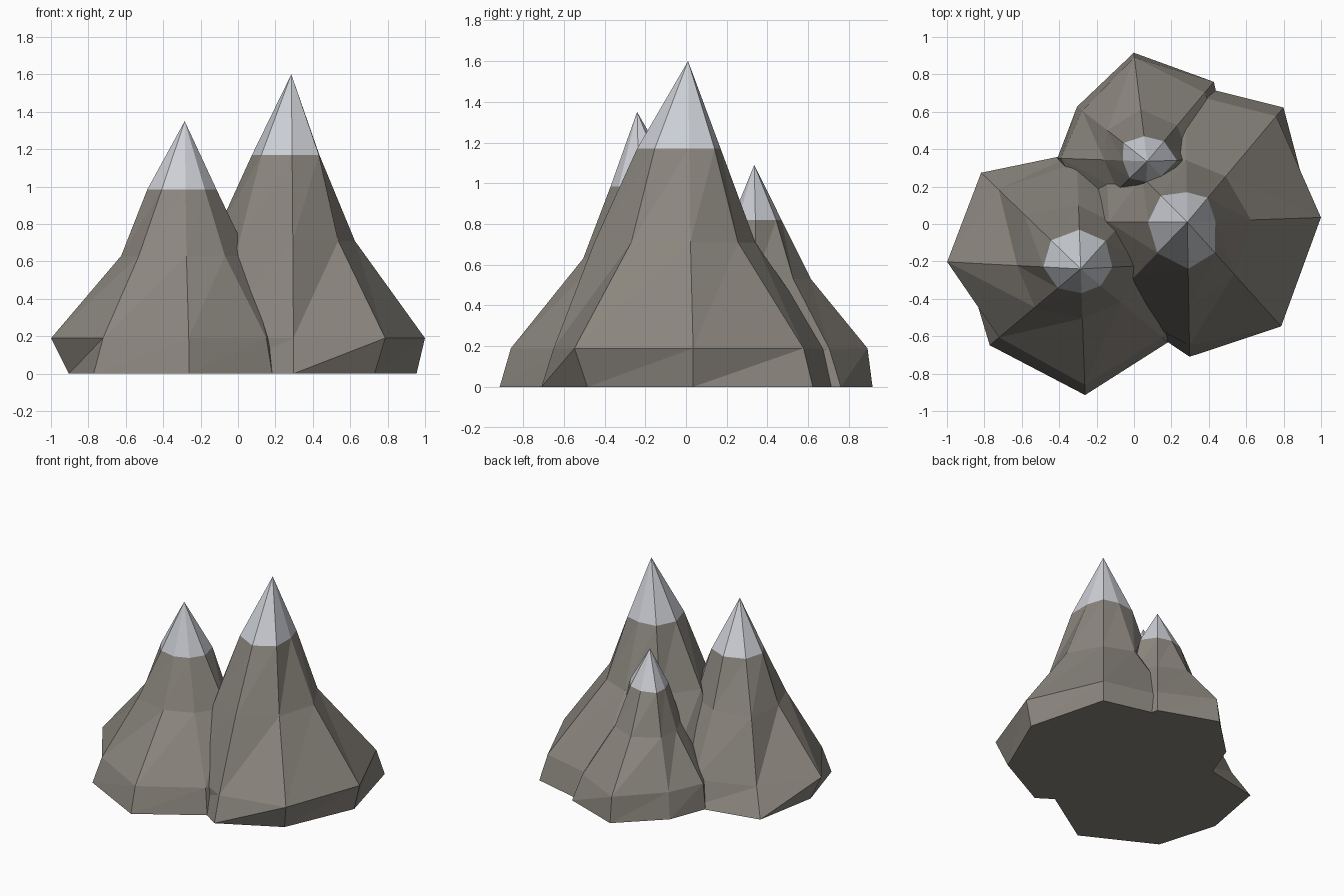
import bpy, bmesh
from math import sin, cos, radians


def material(name, colour):
    m = bpy.data.materials.new(name)
    m.diffuse_color = (*colour, 1)
    return m


ROCK = material("rock", (0.26, 0.24, 0.21))
SNOW = material("snow", (0.62, 0.64, 0.68))


def peak(name, apex, angles, rings):
    """Faceted eight-sided peak; rings are (height, radii) from the foot up."""
    bm = bmesh.new()
    cx, cy, _ = apex
    loops = [[bm.verts.new((cx + r * cos(radians(a)), cy + r * sin(radians(a)), z))
              for a, r in zip(angles, radii)] for z, radii in rings]
    n = len(angles)
    bm.faces.new(loops[0][::-1])
    # Rock flanks
    for lo, hi in zip(loops, loops[1:]):
        for i in range(n):
            j = (i + 1) % n
            bm.faces.new((lo[i], lo[j], hi[j]))
            bm.faces.new((lo[i], hi[j], hi[i]))
    # Snow cap
    tip = bm.verts.new(apex)
    for i in range(n):
        f = bm.faces.new((loops[-1][i], loops[-1][(i + 1) % n], tip))
        f.material_index = 1
    bmesh.ops.recalc_face_normals(bm, faces=bm.faces)
    mesh = bpy.data.meshes.new(name)
    bm.to_mesh(mesh)
    bm.free()
    mesh.materials.append(ROCK)
    mesh.materials.append(SNOW)
    bpy.context.collection.objects.link(bpy.data.objects.new(name, mesh))


# Radii run counter-clockwise starting from +x
peak("tall_peak", (0.285, 0.01, 1.6), (2, 50, 91, 135, 180, 226, 271, 312), [
    (0.00, (0.67, 0.80, 0.745, 0.62, 0.62, 0.60, 0.72, 0.665)),
    (0.19, (0.715, 0.74, 0.69, 0.62, 0.62, 0.60, 0.66, 0.75)),
    (0.71, (0.34, 0.32, 0.33, 0.34, 0.42, 0.40, 0.46, 0.375)),
    (1.17, (0.15, 0.17, 0.16, 0.20, 0.21, 0.23, 0.25, 0.22))])

peak("left_peak", (-0.285, -0.24, 1.35), (3, 48, 92, 136, 177, 220, 272, 320), [
    (0.00, (0.60, 0.60, 0.62, 0.74, 0.62, 0.635, 0.675, 0.61)),
    (0.19, (0.55, 0.55, 0.57, 0.61, 0.715, 0.57, 0.62, 0.57)),
    (0.63, (0.34, 0.31, 0.34, 0.42, 0.34, 0.32, 0.265, 0.28)),
    (0.985, (0.17, 0.20, 0.21, 0.22, 0.20, 0.16, 0.13, 0.14))])

peak("back_peak", (0.07, 0.335, 1.09), (2, 50, 97, 142, 178, 224, 268, 314), [
    (0.00, (0.45, 0.555, 0.585, 0.475, 0.48, 0.42, 0.40, 0.42)),
    (0.19, (0.45, 0.48, 0.56, 0.44, 0.46, 0.42, 0.40, 0.42)),
    (0.53, (0.23, 0.25, 0.28, 0.27, 0.23, 0.22, 0.22, 0.22)),
    (0.82, (0.16, 0.14, 0.135, 0.16, 0.13, 0.13, 0.11, 0.11))])
